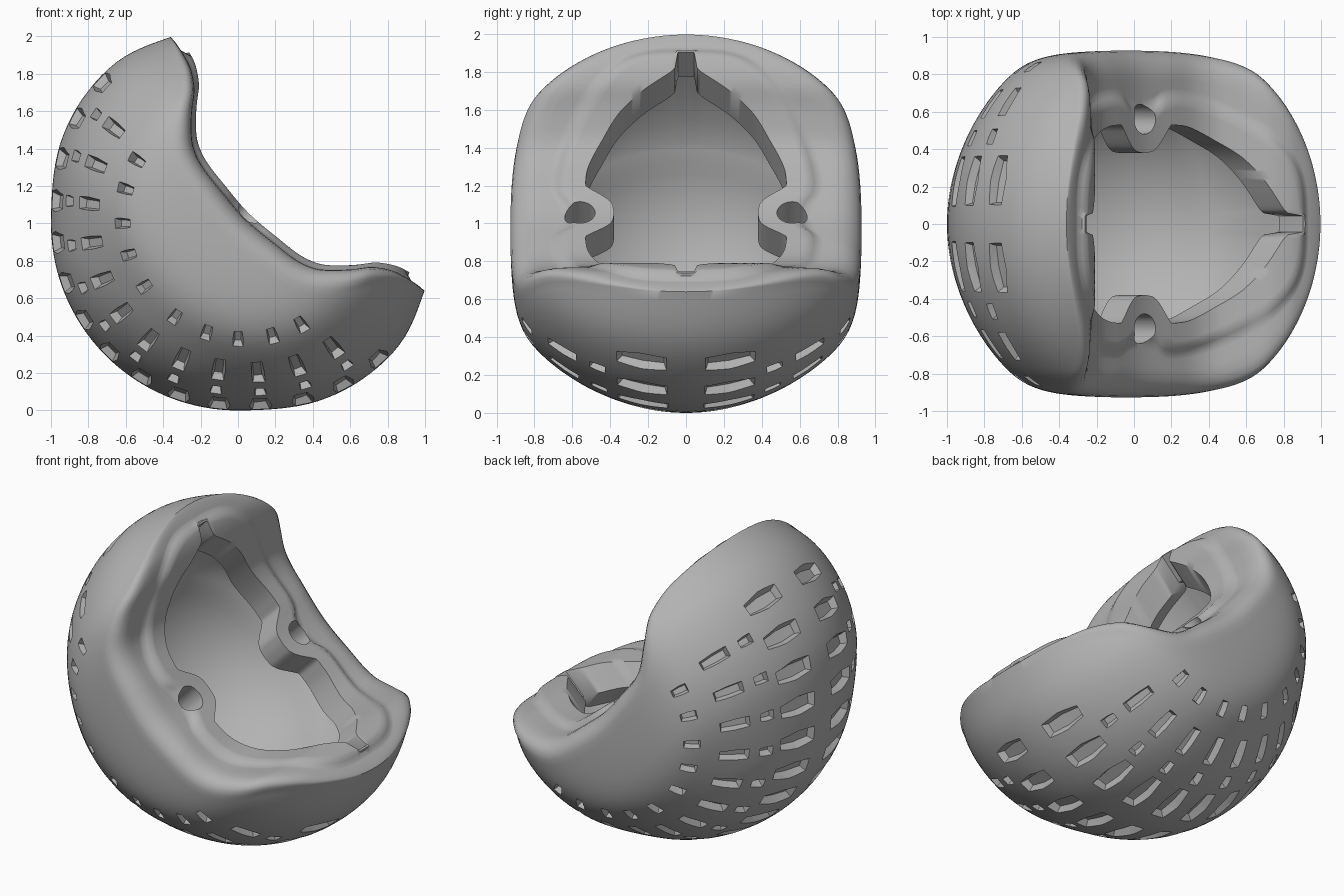
import bpy, bmesh, math
from math import sin, cos, radians, sqrt, tanh, pi
from mathutils import Vector, Matrix

if "Cube" in bpy.data.objects:
    bpy.data.objects.remove(bpy.data.objects["Cube"])

# Local frame: x runs between the two end lips, y is the width, z points out of the opening
TILT = Matrix.Translation((0, 0, 1)) @ Matrix.Rotation(pi / 4, 4, 'Y')
STEPS = 240


def curve(table):
    """Monotone smooth interpolation through a short list of points."""
    xs, ys = zip(*table)
    d = [(ys[i + 1] - ys[i]) / (xs[i + 1] - xs[i]) for i in range(len(xs) - 1)]
    m = [0] + [2 * a * b / (a + b) if a * b > 0 else 0 for a, b in zip(d, d[1:])] + [0]

    def f(x):
        x = min(max(x, xs[0]), xs[-1])
        i = max(k for k in range(len(d)) if xs[k] <= x)
        h = xs[i + 1] - xs[i]
        t = (x - xs[i]) / h
        return (ys[i] * (1 + 2 * t) * (1 - t) ** 2 + ys[i + 1] * t * t * (3 - 2 * t)
                + h * t * (1 - t) * (m[i] * (1 - t) - m[i + 1] * t))
    return f


# Ball radius by height, rim height along the length, opening and plate radius by angle
ball = curve([(-1, 1), (-.7, 1), (-.33, 1.045), (-.1, 1.067), (.15, 1.08), (.43, 1.06)])
rim_height = curve([(0, .065), (.22, .083), (.34, .098), (.45, .135), (.59, .26), (.68, .37),
                    (.8, .44), (.96, .47)])
opening = curve([(0, .82), (3, .82), (4.5, .74), (8, .715), (16, .69), (31, .672), (46, .635), (60, .6),
                 (66, .578), (70.5, .56), (73, .49), (77, .42), (82, .39), (90, .38)])
plate = curve([(0, .84), (17, .855), (33, .823), (48, .79), (65, .735), (77, .685), (82, .63), (90, .6)])


def height(u):
    return rim_height(abs(u))


def outer(d):
    """Point of the ball surface in a direction, with softly flattened sides."""
    d = d.normalized()
    p = d * ball(d.z)
    if abs(p.y) > .75:
        p.y = math.copysign(.75 + .19 * tanh((abs(p.y) - .75) / .19), p.y)
    return p


def section(a):
    """One slice of the shell from the outer pole, over the rim, to the cavity pole."""
    c, s = cos(a), sin(a)
    fold = math.degrees(math.atan2(abs(s), abs(c)))
    ro, rp = opening(fold), plate(fold)
    top = math.asin((height(.95 * c) - .02 - .11 * s * s) / 1.06)
    pts = []
    for k in range(1, 41):
        e = -pi / 2 + (top + pi / 2) * k / 40
        pts.append(outer(Vector((cos(e) * c, cos(e) * s, sin(e)))))
    # rounded outer lip
    lip = pts[-1].copy()
    bead = Vector(((rp + .03) * c, (rp + .03) * s, 0))
    span = (lip.xy - bead.xy).length
    w = min(.15, span * .6) / span
    for k in range(1, 6):
        q = k * pi / 10
        p = lip.lerp(bead, w * (1 - cos(q)))
        p.z = lip.z + (height(p.x) - .02 - lip.z) * sin(q)
        pts.append(p)
    for k in range(1, 5):
        p = lip.lerp(bead, w + (1 - w) * k / 4)
        p.z = height(p.x) - .02
        pts.append(p)

    # raised plate, opening wall and undercut
    def add(r, z):
        pts.append(Vector((r * c, r * s, z)))
    inset = min(.03, (rp - ro) * .4)
    add(rp, height(rp * c) - .004)
    for k in range(6):
        r = rp - inset + (ro - rp + inset) * k / 5
        add(r, height(r * c) + .014)
    low = height(ro * c) - .17
    add(ro, low)
    wide = .80 + .07 * c * c
    for t in (0, .35, .7, 1):
        add(.8 + (wide - .8) * (1 - t * t), low - .025 + (-.175 - low) * t)
    # cavity with a shallow step
    add(.783, -.23)
    for k in range(1, 16):
        e = radians(-17 - 73 * k / 16)
        add(.805 * cos(e), .805 * sin(e))
    return pts


def finish(name, bm):
    bmesh.ops.recalc_face_normals(bm, faces=bm.faces)
    bmesh.ops.transform(bm, matrix=TILT, verts=bm.verts)
    mesh = bpy.data.meshes.new(name)
    bm.to_mesh(mesh)
    bm.free()
    ob = bpy.data.objects.new(name, mesh)
    bpy.context.collection.objects.link(ob)
    return ob


# Shell
bm = bmesh.new()
cols = [[bm.verts.new(p) for p in section(2 * pi * i / STEPS)] for i in range(STEPS)]
pole_out = bm.verts.new((0, 0, -1))
pole_in = bm.verts.new((0, 0, -.805))
for i in range(STEPS):
    a, b = cols[i], cols[(i + 1) % STEPS]
    bm.faces.new((pole_out, b[0], a[0]))
    bm.faces.new((pole_in, a[-1], b[-1]))
    for k in range(len(a) - 1):
        bm.faces.new((a[k], b[k], b[k + 1], a[k + 1]))
shell = finish("tread_shell", bm)

# Cutters for tread recesses and the two side holes
bm = bmesh.new()


def recess(y, beta, length, width, bend=0):
    """Tapered pit at width position y and rolling angle beta."""
    r = sqrt(1 - y * y)
    d = Vector((sin(beta) * r, y, -cos(beta) * r))
    p = outer(d)
    across = Vector((cos(beta), 0, sin(beta)))
    along = across.cross(d).normalized()
    if along.y * y < 0:
        along = -along
    L, W = length / 2, width / 2
    shape = [(-L, -W), (0, -W - bend), (L, -W * .8), (L, W * .8), (0, W + bend), (-L, W)]
    rings = []
    for lift, grow in ((-.048, .62), (.04, 1.32)):
        rings.append([bm.verts.new(p + d * lift + along * (x * (1 + (grow - 1) * .5)) + across * (q * grow))
                      for x, q in shape])
    bm.faces.new(rings[0])
    bm.faces.new(rings[1])
    for i in range(6):
        j = (i + 1) % 6
        bm.faces.new((rings[0][i], rings[0][j], rings[1][j], rings[1][i]))


for side in (1, -1):
    for k in range(-7, 8):
        recess(side * .22, radians(13 * k), .28, .1, .01)
    for k in range(-6, 6):
        beta = radians(7.5 + 15 * k)
        recess(side * .44, beta, .09, .06)
        recess(side * .615, beta, .19, .07)
    for b in (11, 29, 45, 62, 77):
        for sign in (1, -1):
            recess(side * .8, radians(b * sign), .1, .055)
    bmesh.ops.create_cone(bm, cap_ends=True, segments=32, radius1=.08, radius2=.08, depth=.6,
                          matrix=Matrix.Translation((0, side * .56, .05)))
cutter = finish("recess_cutter", bm)
cutter.hide_render = True

# Cut, then remove the helper
mod = shell.modifiers.new("recesses", 'BOOLEAN')
mod.operation = 'DIFFERENCE'
mod.solver = 'EXACT'
mod.object = cutter
bpy.context.view_layer.objects.active = shell
for ob in bpy.context.selected_objects:
    ob.select_set(False)
shell.select_set(True)
bpy.ops.object.modifier_apply(modifier=mod.name)
bpy.data.objects.remove(cutter)
bpy.ops.object.shade_smooth_by_angle(angle=radians(45))

# Colour
grey = bpy.data.materials.new("mid_grey")
grey.use_nodes = True
colour = (.45, .45, .45, 1)
grey.diffuse_color = colour
grey.node_tree.nodes["Principled BSDF"].inputs["Base Color"].default_value = colour
shell.data.materials.clear()
shell.data.materials.append(grey)
